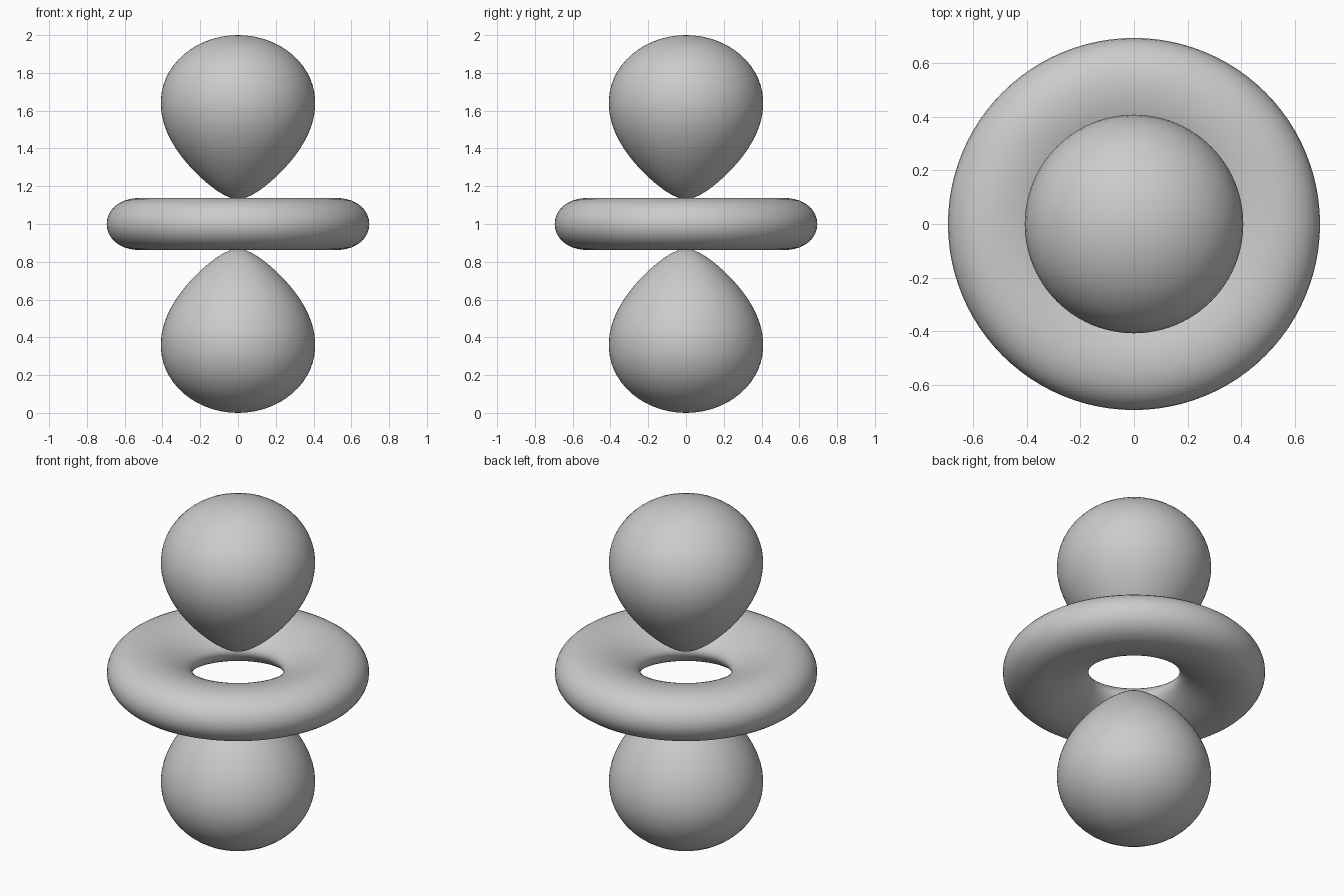
import bpy
import bmesh
from math import sin, cos, pi, exp, asin, acos, sqrt
from mathutils import Vector

cube = bpy.data.objects.get("Cube")
if cube:
    bpy.data.objects.remove(cube, do_unlink=True)

DECAY = 4.66                      # falloff of the field; lobes end 1 unit from the centre
LEVEL = 2 * exp(-DECAY)           # field value on the surface
PEAK = 2 / DECAY                  # radius where the field is strongest
A_MIN = LEVEL / (PEAK ** 2 * exp(-2))
STEPS, SIDES = 48, 96

grey = bpy.data.materials.new("light grey")
grey.use_nodes = True
colour = (0.6, 0.6, 0.6, 1)
grey.diffuse_color = colour
grey.node_tree.nodes["Principled BSDF"].inputs["Base Color"].default_value = colour


def surface_radius(strength, outer):
    """Distance from the centre to the surface, by bisection."""
    inside, outside = PEAK, (1.2 if outer else 0.0)
    for _ in range(40):
        mid = (inside + outside) / 2
        if strength * mid ** 2 * exp(-DECAY * mid) > LEVEL:
            inside = mid
        else:
            outside = mid
    return (inside + outside) / 2


def revolve(name, profile, closed):
    """Spin a profile of (radius, height) points around the z axis."""
    bm = bmesh.new()
    verts = [bm.verts.new((r, 0, z)) for r, z in profile]
    edges = [bm.edges.new(pair) for pair in zip(verts, verts[1:])]
    if closed:
        edges.append(bm.edges.new((verts[-1], verts[0])))
    bmesh.ops.spin(bm, geom=verts + edges, axis=(0, 0, 1), cent=(0, 0, 0),
                   angle=2 * pi, steps=SIDES)
    bmesh.ops.remove_doubles(bm, verts=bm.verts, dist=0.0001)
    bmesh.ops.recalc_face_normals(bm, faces=bm.faces)
    for face in bm.faces:
        face.smooth = True
    mesh = bpy.data.meshes.new(name)
    bm.to_mesh(mesh)
    bm.free()
    mesh.materials.append(grey)
    obj = bpy.data.objects.new(name, mesh)
    obj.location = Vector((0, 0, 1))
    bpy.context.collection.objects.link(obj)


# Teardrop lobes, mirrored above and below the ring
widest = acos(sqrt((A_MIN + 1) / 3))
lobe = []
for i in range(STEPS + 1):
    u = pi * i / STEPS
    tilt = widest * sin(u)
    dist = surface_radius(3 * cos(tilt) ** 2 - 1, u < pi / 2)
    lobe.append((0 if i in (0, STEPS) else dist * sin(tilt), dist * cos(tilt)))
revolve("upper_lobe", lobe, False)
revolve("lower_lobe", [(r, -z) for r, z in lobe], False)

# Ring around the middle
highest = asin(sqrt((1 - A_MIN) / 3))
ring = []
for i in range(STEPS):
    u = 2 * pi * i / STEPS
    lift = highest * sin(u)
    dist = surface_radius(1 - 3 * sin(lift) ** 2, cos(u) > 0)
    ring.append((dist * cos(lift), dist * sin(lift)))
revolve("middle_ring", ring, True)
